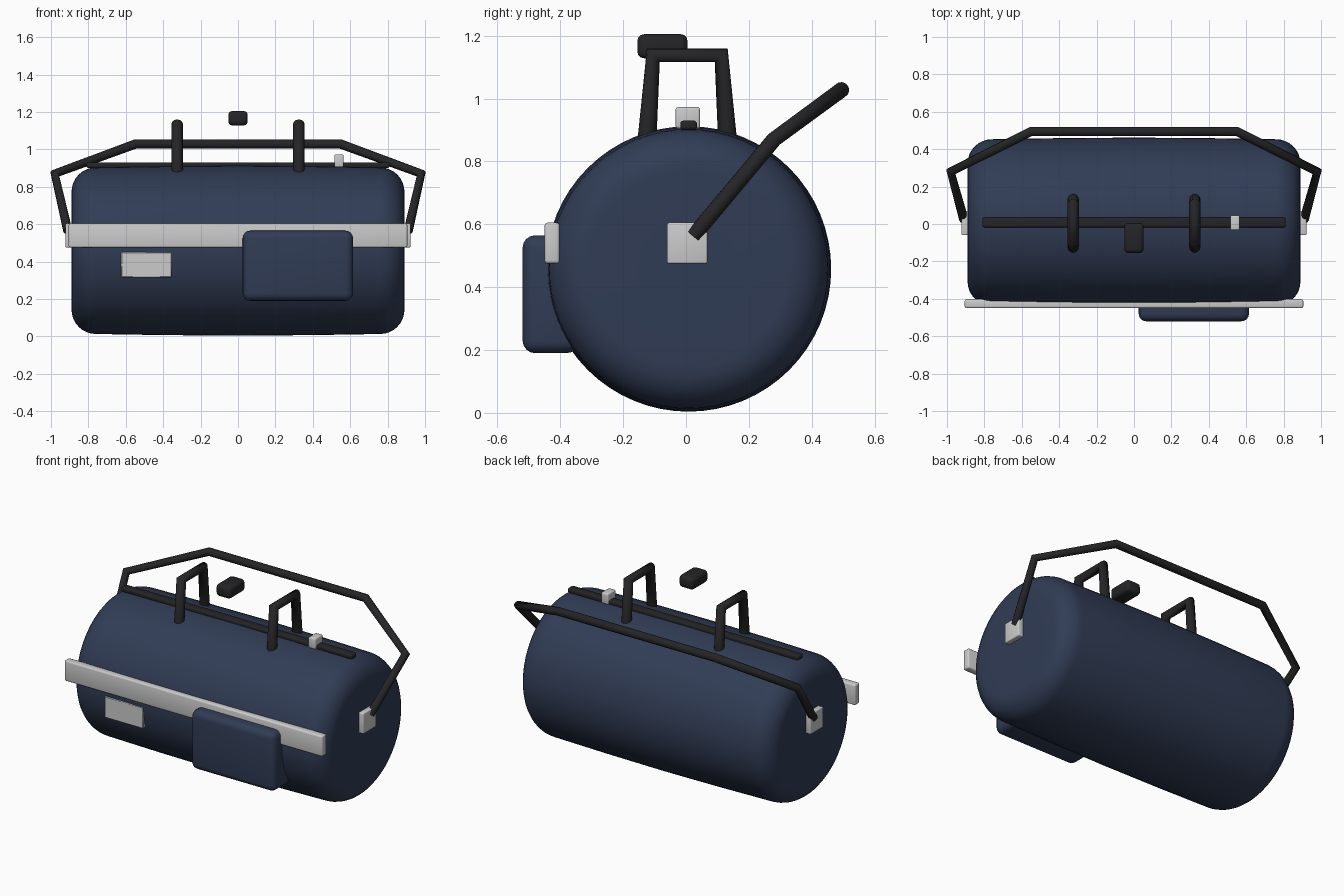
import bpy, bmesh, math
from mathutils import Matrix

if "Cube" in bpy.data.objects:
    bpy.data.objects.remove(bpy.data.objects["Cube"])


def material(name, rgb):
    m = bpy.data.materials.new(name)
    m.diffuse_color = (*rgb, 1)
    m.use_nodes = True
    m.node_tree.nodes["Principled BSDF"].inputs["Base Color"].default_value = m.diffuse_color
    return m


NAVY = material("navy_fabric", (0.03, 0.045, 0.09))
BLACK = material("black_webbing", (0.018, 0.018, 0.02))
METAL = material("light_metal", (0.6, 0.6, 0.6))


def finish(name, bm, mat, angle=40):
    me = bpy.data.meshes.new(name)
    bmesh.ops.recalc_face_normals(bm, faces=bm.faces)
    bm.to_mesh(me)
    bm.free()
    ob = bpy.data.objects.new(name, me)
    bpy.context.collection.objects.link(ob)
    me.materials.append(mat)
    bpy.ops.object.select_all(action='DESELECT')
    bpy.context.view_layer.objects.active = ob
    ob.select_set(True)
    bpy.ops.object.shade_smooth_by_angle(angle=math.radians(angle))
    return ob


def box(name, x, y, z, bevel, mat, segments=3):
    """Rounded box from (min, max) ranges."""
    bm = bmesh.new()
    bmesh.ops.create_cube(bm, size=1)
    for v in bm.verts:
        for i, (lo, hi) in enumerate((x, y, z)):
            v.co[i] = lo if v.co[i] < 0 else hi
    bmesh.ops.bevel(bm, geom=bm.edges[:], offset=bevel, segments=segments,
                    profile=0.5, affect='EDGES')
    return finish(name, bm, mat)


def tube(name, points, radius, mat):
    """Round webbing along a straight-segment path."""
    cu = bpy.data.curves.new(name, 'CURVE')
    cu.dimensions = '3D'
    cu.bevel_depth = radius
    cu.bevel_resolution = 4
    cu.use_fill_caps = True
    sp = cu.splines.new('POLY')
    sp.points.add(len(points) - 1)
    for p, co in zip(sp.points, points):
        p.co = (*co, 1)
    cu.materials.append(mat)
    ob = bpy.data.objects.new(name, cu)
    bpy.context.collection.objects.link(ob)
    return ob


# Barrel body: rounded profile spun around the x axis
L, R, C = 0.89, 0.445, 0.13
half = [(L, 0.0), (L, 0.16)]
for i in range(9):
    a = math.pi / 2 * i / 8
    half.append((L - C + C * math.cos(a), R - C + C * math.sin(a)))
half += [(0.4, 0.451), (0.0, 0.454)]
profile = half + [(-x, r) for x, r in reversed(half[:-1])]
bm = bmesh.new()
verts = [bm.verts.new((x, 0, r)) for x, r in profile]
edges = [bm.edges.new(pair) for pair in zip(verts, verts[1:])]
bmesh.ops.spin(bm, geom=verts + edges, cent=(0, 0, 0), axis=(1, 0, 0),
               angle=2 * math.pi, steps=64)
bmesh.ops.remove_doubles(bm, verts=bm.verts[:], dist=1e-4)
bmesh.ops.transform(bm, matrix=Matrix.Translation((0, 0.008, 0.458)), verts=bm.verts[:])
finish("bag_body", bm, NAVY, 60)

# Front pocket, reinforcing strip and blank label
box("front_pocket", (0.025, 0.615), (-0.52, -0.34), (0.19, 0.565), 0.04, NAVY, 4)
box("front_strip", (-0.905, 0.905), (-0.45, -0.402), (0.475, 0.605), 0.01, METAL)
box("front_label", (-0.625, -0.355), (-0.445, -0.405), (0.315, 0.45), 0.004, METAL, 1)

# Zip along the top with its puller
box("zip", (-0.81, 0.81), (-0.018, 0.035), (0.90, 0.93), 0.01, BLACK)
box("zip_puller", (0.515, 0.565), (-0.033, 0.045), (0.905, 0.973), 0.008, METAL)

# Pair of carry handles and the grip wrap
for side, sx in (("left", -1), ("right", 1)):
    x = 0.325 * sx
    tube(f"{side}_handle", [(x, -0.124, 0.87), (x, -0.104, 1.138),
                            (x, 0.112, 1.138), (x, 0.132, 0.87)], 0.03, BLACK)
    # Strap anchor plate on each end
    ends = sorted((0.88 * sx, 0.922 * sx))
    box(f"{side}_strap_anchor", ends, (-0.06, 0.068), (0.475, 0.605), 0.006, METAL)
box("handle_grip", (-0.052, 0.052), (-0.155, 0.005), (1.128, 1.205), 0.022, BLACK)

# Shoulder strap arching behind the bag
arc = [(0.91, 0.025, 0.565), (0.98, 0.28, 0.87), (0.55, 0.495, 1.028)]
tube("shoulder_strap", [(-x, y, z) for x, y, z in arc] + arc[::-1], 0.025, BLACK)
